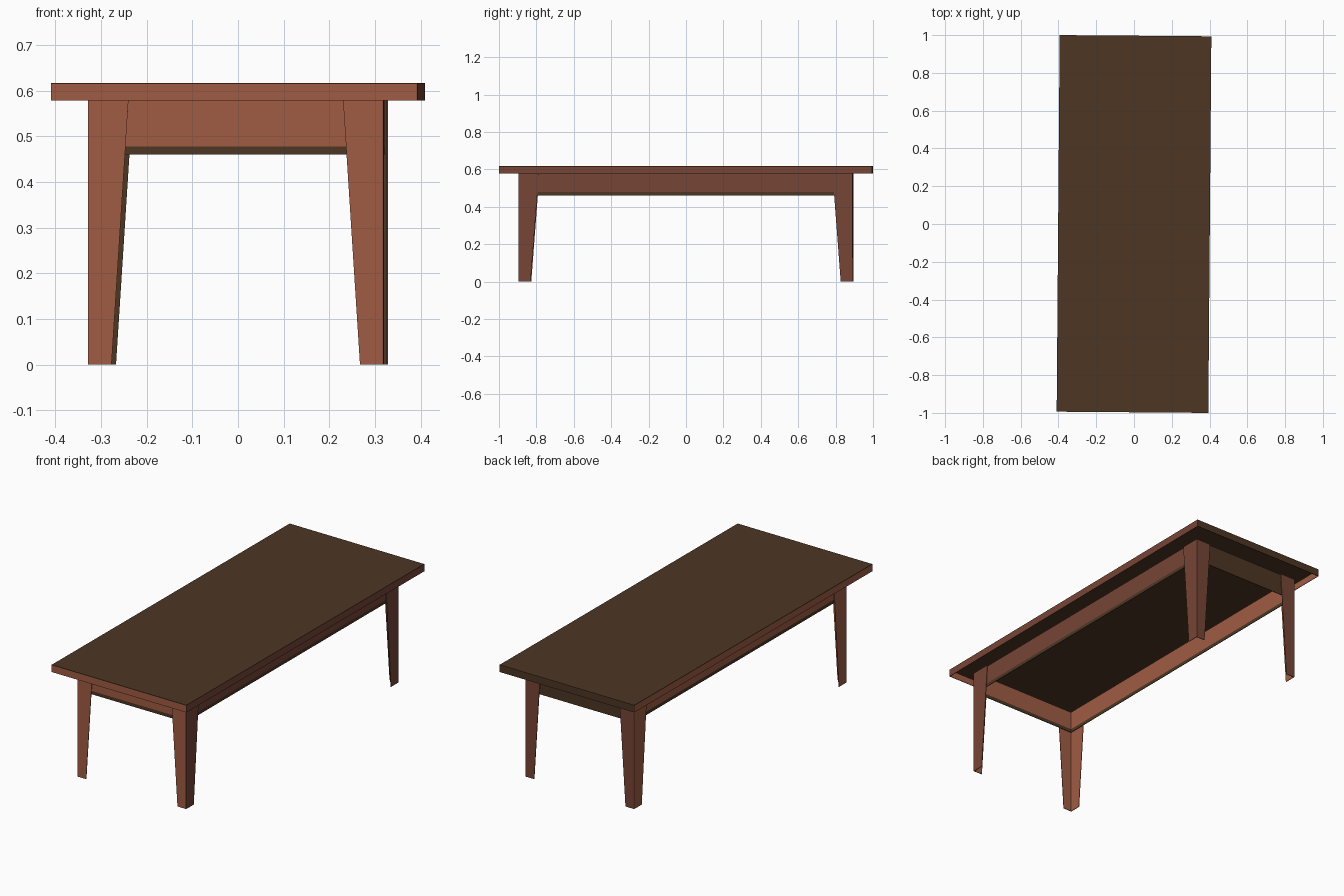
import bpy
import bmesh
from mathutils import Matrix, Vector

old = bpy.data.objects.get("Cube")
if old:
    bpy.data.objects.remove(old, do_unlink=True)


def material(name, rgb):
    m = bpy.data.materials.new(name)
    m.use_nodes = True
    m.diffuse_color = (*rgb, 1)
    m.node_tree.nodes["Principled BSDF"].inputs["Base Color"].default_value = (*rgb, 1)
    return m


RED = material("red_brown_wood", (0.345, 0.107, 0.056))
DEEP = material("deep_red_wood", (0.18, 0.058, 0.036))
DARK = material("dark_brown_wood", (0.074, 0.037, 0.017))

TOP_X, TOP_Y = 0.4015, 0.9968   # half sizes of the table top
HX, HY = 0.324, 0.893           # half sizes of the frame
TOP_Z, UNDER_Z = 0.617, 0.578
STEP_Z, LOW_Z = 0.478, 0.46     # apron board and its lower trim
THICK, INSET = 0.003, 0.007
TOP_TURN, FRAME_TURN = -0.008, -0.0055   # the table stands slightly turned


def finish(bm, name, mats, turn):
    bmesh.ops.recalc_face_normals(bm, faces=bm.faces)
    bm.transform(Matrix.Rotation(turn, 4, "Z"))
    me = bpy.data.meshes.new(name)
    bm.to_mesh(me)
    bm.free()
    for m in mats:
        me.materials.append(m)
    ob = bpy.data.objects.new(name, me)
    bpy.context.collection.objects.link(ob)


def panel(name, outline, place, outer, inner, turn):
    """Thin board from a (u, z) outline; place maps (u, depth, z) to the table."""
    bm = bmesh.new()
    rings = [[bm.verts.new(place(u, d, z)) for u, z in outline] for d in (0, THICK)]
    bm.faces.new(rings[0])
    bm.faces.new(rings[1]).material_index = 1
    n = len(outline)
    for i in range(n):
        j = (i + 1) % n
        bm.faces.new((rings[0][i], rings[0][j], rings[1][j], rings[1][i]))
    finish(bm, name, [outer, inner], turn)


def strip(half, lo, hi):
    return [(-half, lo), (half, lo), (half, hi), (-half, hi)]


# Table top: a thin board over an open rim
bm = bmesh.new()
bmesh.ops.create_cube(bm, size=1)
bmesh.ops.scale(bm, vec=Vector((2 * TOP_X, 2 * TOP_Y, THICK)), verts=bm.verts)
bmesh.ops.translate(bm, vec=Vector((0, 0, TOP_Z - THICK / 2)), verts=bm.verts)
finish(bm, "table_top", [DARK], TOP_TURN)


def side(label, axis, sign, foot, leg_top, leg_mat, board_mat, inner):
    """One side of the table: rim, two tapered leg boards, apron and trim."""
    ends = axis == "y"
    rim_out, frame_out = (TOP_Y, HY) if ends else (TOP_X, HX)
    # end boards fit between the long ones
    rim_half, frame_half = (TOP_X - THICK, HX - THICK) if ends else (TOP_Y, HY)

    def placer(out):
        if ends:
            return lambda u, d, z: (u, sign * (out - d), z)
        return lambda u, d, z: (sign * (out - d), u, z)

    panel(f"{label}_rim", strip(rim_half, UNDER_Z, TOP_Z - THICK),
          placer(rim_out), board_mat, RED, TOP_TURN)
    for tag, s in (("a", -1), ("b", 1)):
        outline = [(s * frame_half, 0), (s * foot, 0),
                   (s * leg_top, UNDER_Z), (s * frame_half, UNDER_Z)]
        panel(f"{label}_leg_board_{tag}", outline, placer(frame_out),
              leg_mat, inner, FRAME_TURN)
    # the apron ring runs behind the leg boards
    half = frame_half - INSET
    panel(f"{label}_apron", strip(half, STEP_Z, UNDER_Z),
          placer(frame_out - INSET), board_mat, inner, FRAME_TURN)
    panel(f"{label}_apron_trim", strip(half, LOW_Z, STEP_Z),
          placer(frame_out - INSET), DARK, DARK, FRAME_TURN)


side("front", "y", -1, 0.272, 0.235, RED, RED, RED)
side("back", "y", 1, 0.272, 0.235, DEEP, DARK, DARK)
side("right", "x", -1, 0.829, 0.785, RED, RED, RED)
side("left", "x", 1, 0.829, 0.785, DEEP, DEEP, RED)
